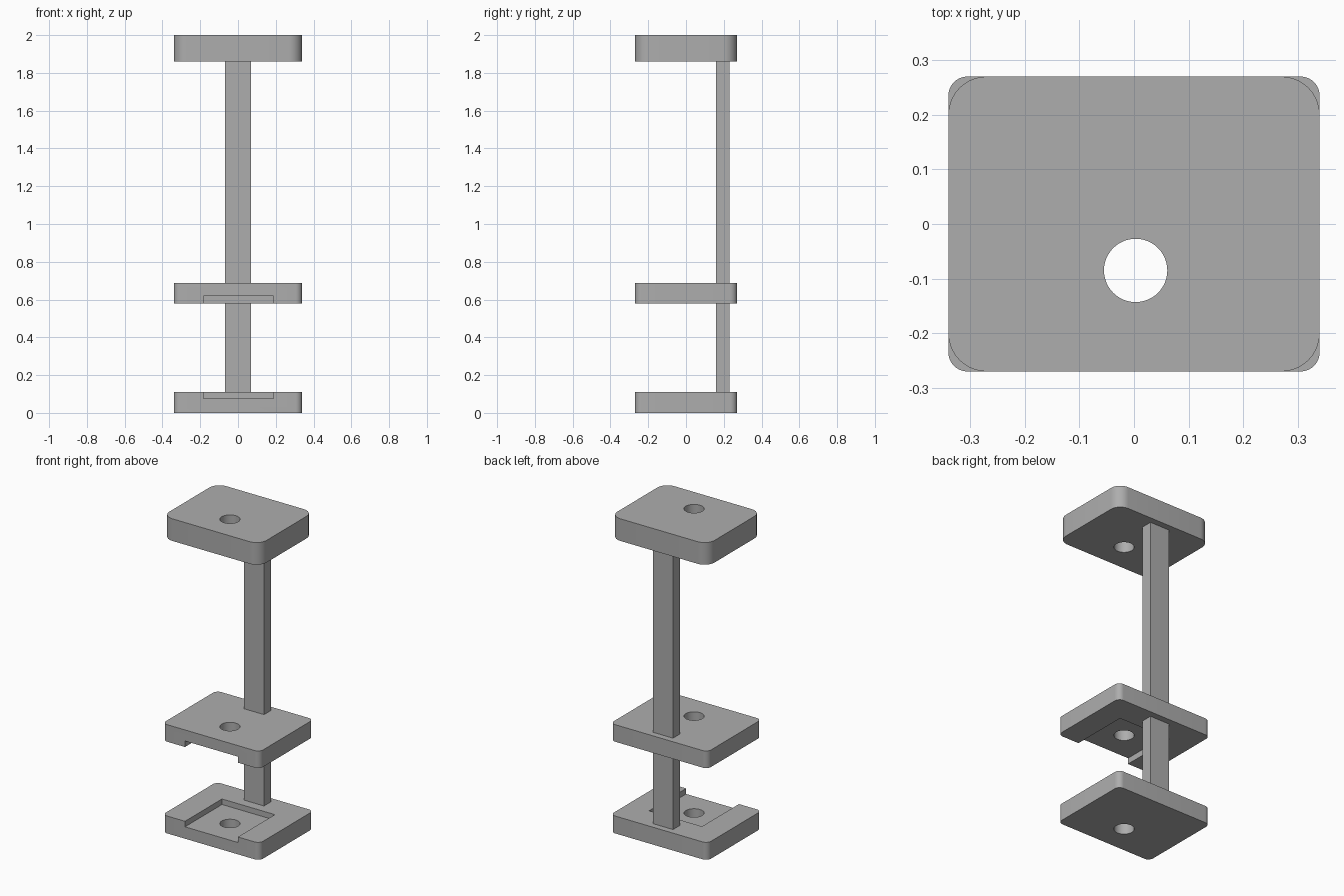
import bpy
import bmesh
import math

cube = bpy.data.objects.get("Cube")
if cube:
    bpy.data.objects.remove(cube, do_unlink=True)

HALF_X, HALF_Y = 0.34, 0.27
HOLE_X, HOLE_Y, HOLE_R = 0.003, -0.085, 0.058

grey = bpy.data.materials.new("plain grey")
grey.use_nodes = True
colour = (0.42, 0.42, 0.42, 1)
grey.diffuse_color = colour
grey.node_tree.nodes["Principled BSDF"].inputs["Base Color"].default_value = colour


def prism(name, outline, z0, z1):
    """Extrude a flat outline from z0 up to z1."""
    bm = bmesh.new()
    base = bm.faces.new([bm.verts.new((x, y, z0)) for x, y in outline])
    top = bmesh.ops.extrude_face_region(bm, geom=[base])["geom"]
    verts = [v for v in top if isinstance(v, bmesh.types.BMVert)]
    bmesh.ops.translate(bm, verts=verts, vec=(0, 0, z1 - z0))
    bmesh.ops.recalc_face_normals(bm, faces=bm.faces)
    mesh = bpy.data.meshes.new(name)
    bm.to_mesh(mesh)
    bm.free()
    mesh.materials.append(grey)
    obj = bpy.data.objects.new(name, mesh)
    bpy.context.collection.objects.link(obj)
    return obj


def rectangle(x0, x1, y0, y1):
    return [(x0, y0), (x1, y0), (x1, y1), (x0, y1)]


def rounded_rectangle(hx, hy, r, steps=10):
    points = []
    for i, (sx, sy) in enumerate([(1, 1), (-1, 1), (-1, -1), (1, -1)]):
        for k in range(steps + 1):
            a = math.pi / 2 * (i + k / steps)
            points.append((sx * (hx - r) + r * math.cos(a),
                           sy * (hy - r) + r * math.sin(a)))
    return points


def circle(cx, cy, r, sides=48):
    return [(cx + r * math.cos(2 * math.pi * k / sides),
             cy + r * math.sin(2 * math.pi * k / sides)) for k in range(sides)]


def select_only(obj):
    bpy.ops.object.select_all(action="DESELECT")
    obj.select_set(True)
    bpy.context.view_layer.objects.active = obj


def cut(obj, cutter):
    cutter.hide_render = True
    mod = obj.modifiers.new("cut", "BOOLEAN")
    mod.operation = "DIFFERENCE"
    mod.solver = "EXACT"
    mod.object = cutter
    select_only(obj)
    bpy.ops.object.modifier_apply(modifier=mod.name)
    bpy.data.objects.remove(cutter, do_unlink=True)


def plate(name, z0, z1, radius, recess=None):
    """Rounded plate with a through hole and an optional front-opening recess."""
    obj = prism(name, rounded_rectangle(HALF_X, HALF_Y, radius), z0, z1)
    if recess:
        pocket = rectangle(HOLE_X - 0.185, HOLE_X + 0.185, -HALF_Y - 0.1, 0.1)
        cut(obj, prism("recess_cutter", pocket, *recess))
    cut(obj, prism("hole_cutter", circle(HOLE_X, HOLE_Y, HOLE_R), z0 - 0.1, z1 + 0.1))
    select_only(obj)
    bpy.ops.object.shade_smooth_by_angle(angle=math.radians(30))
    return obj


# Three plates: the lower two have facing recesses
plate("base_plate", 0, 0.11, 0.035, recess=(0.075, 0.2))
plate("middle_plate", 0.58, 0.688, 0.035, recess=(0.5, 0.618))
plate("top_plate", 1.86, 2, 0.07)

# Post joining the plates near the back
prism("post", rectangle(-0.07, 0.07, 0.16, 0.23), 0.1, 1.87)
